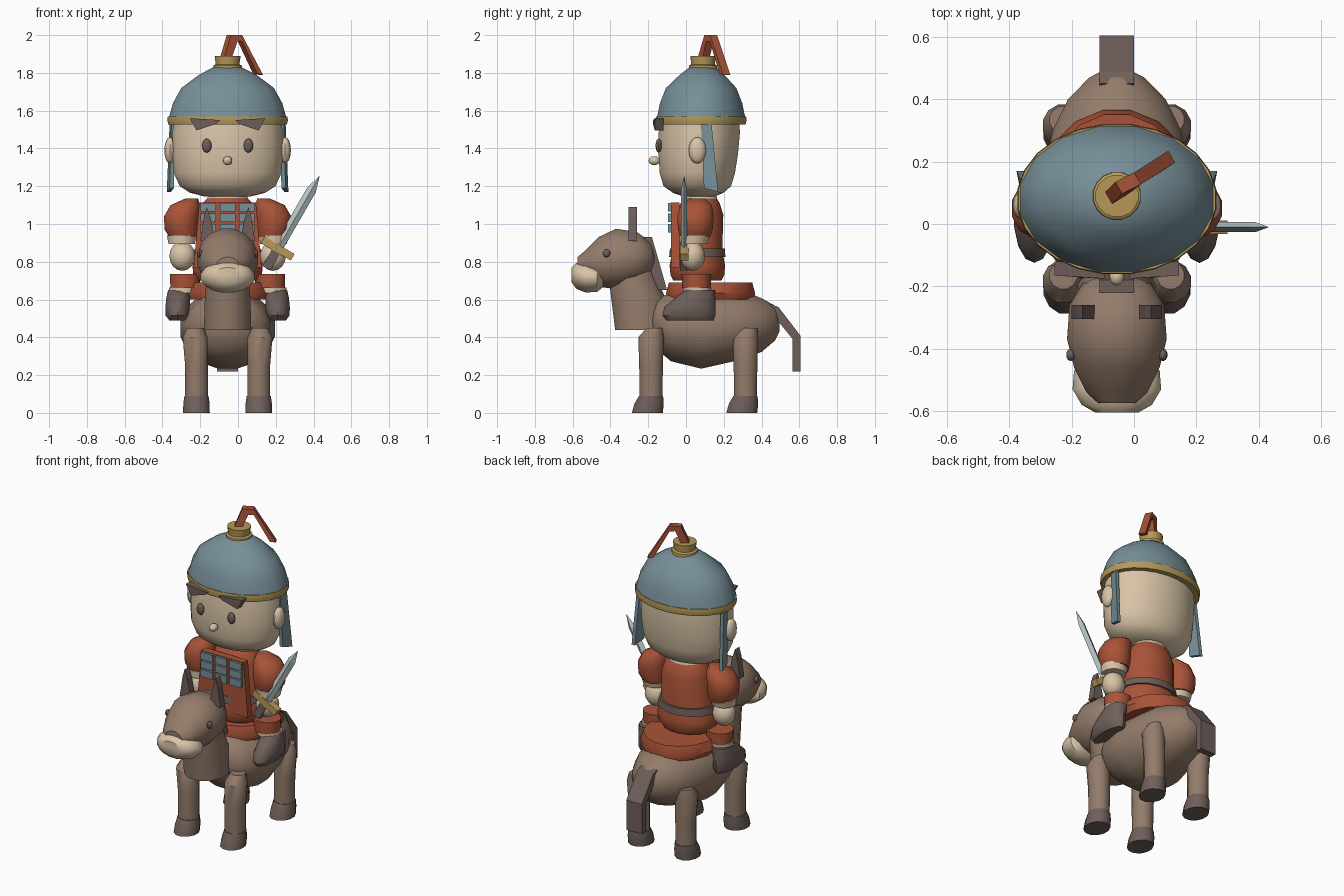
import bpy, bmesh, math
from mathutils import Vector, Matrix

CX = -0.055  # symmetry plane of rider and mount


def mat(name, r, g, b):
    m = bpy.data.materials.new(name)
    m.diffuse_color = tuple((c / 255) ** 2.2 for c in (r, g, b)) + (1,)
    return m


FUR = mat("brown fur", 146, 123, 106)
DARK = mat("dark brown", 110, 95, 90)
SKIN = mat("cream skin", 216, 195, 166)
RED = mat("rust red", 168, 84, 58)
BLUE = mat("slate blue", 118, 142, 151)
GOLD = mat("dull gold", 180, 151, 88)
STEEL = mat("pale steel", 184, 198, 198)


def finish(name, bm, m, smooth=True, angle=35):
    bmesh.ops.recalc_face_normals(bm, faces=bm.faces[:])
    me = bpy.data.meshes.new(name)
    bm.to_mesh(me)
    bm.free()
    me.materials.append(m)
    ob = bpy.data.objects.new(name, me)
    bpy.context.collection.objects.link(ob)
    if smooth:
        bpy.ops.object.select_all(action='DESELECT')
        bpy.context.view_layer.objects.active = ob
        ob.select_set(True)
        bpy.ops.object.shade_smooth_by_angle(angle=math.radians(angle))
    return ob


def loft(name, m, rings, axis='Z', n=20, angle=40):
    """Elliptical rings. Z: (x, y, z, rx, ry). Y: (x, y, z, rx, rz)."""
    bm = bmesh.new()
    rows = []
    for x, y, z, a, b in rings:
        row = []
        for i in range(n):
            t = 2 * math.pi * (i + 0.5) / n
            u, v = a * math.cos(t), b * math.sin(t)
            row.append(bm.verts.new((x + u, y + v, z) if axis == 'Z' else (x + u, y, z + v)))
        rows.append(row)
    for p, q in zip(rows, rows[1:]):
        for i in range(n):
            j = (i + 1) % n
            bm.faces.new((p[i], p[j], q[j], q[i]))
    bm.faces.new(rows[0])
    bm.faces.new(rows[-1])
    return finish(name, bm, m, True, angle)


def ball(name, m, c, r, u=16, v=10):
    bm = bmesh.new()
    bmesh.ops.create_uvsphere(bm, u_segments=u, v_segments=v, radius=1)
    bmesh.ops.transform(bm, matrix=Matrix.Translation(c) @ Matrix.Diagonal((*r, 1)), verts=bm.verts[:])
    return finish(name, bm, m)


def prism(name, m, pts, shift):
    """Extrude a flat 3D outline by a vector."""
    bm = bmesh.new()
    f = bm.faces.new([bm.verts.new(p) for p in pts])
    ext = bmesh.ops.extrude_face_region(bm, geom=[f], use_keep_orig=True)
    vs = [g for g in ext["geom"] if isinstance(g, bmesh.types.BMVert)]
    bmesh.ops.translate(bm, verts=vs, vec=Vector(shift))
    return finish(name, bm, m, False)


# ---------- mount ----------
loft("mount_body", FUR, [(CX, y, z, a, b) for y, z, a, b in (
    (-0.19, .48, .08, .07), (-0.15, .47, .18, .14), (-0.08, .455, .225, .185), (0.08, .445, .255, .215),
    (0.3, .465, .21, .185), (0.4, .465, .16, .145), (0.47, .475, .09, .095), (0.495, .48, .04, .05))], 'Y', 16)
loft("mount_neck", FUR, [(CX, -0.235, .44, .13, .145), (CX, -0.25, .6, .125, .15),
                         (CX, -0.285, .72, .115, .13), (CX, -0.3, .85, .1, .11)], n=12)
loft("mount_head", FUR, [(CX, y, z, a, b) for y, z, a, b in (
    (-0.575, .78, .06, .045), (-0.54, .785, .10, .07), (-0.46, .80, .14, .135), (-0.37, .815, .163, .163),
    (-0.26, .82, .155, .14), (-0.19, .82, .11, .09), (-0.165, .82, .05, .04))], 'Y', 16)
loft("mount_muzzle", SKIN, [(CX, y, z, a, b) for y, z, a, b in (
    (-0.605, .73, .07, .04), (-0.58, .725, .115, .07), (-0.53, .72, .145, .085),
    (-0.47, .715, .14, .075), (-0.44, .715, .1, .05))], 'Y', 16)
prism("mane", DARK, [(CX - .055, -0.22, .93), (CX - .055, -0.18, .93),
                     (CX - .055, -0.10, .65), (CX - .055, -0.18, .65)], (.11, 0, 0))
prism("mount_tail", DARK, [(CX - .055, y, z) for y, z in (
    (.43, .55), (.45, .575), (.49, .56), (.605, .41), (.605, .22), (.565, .22), (.565, .39), (.46, .52))],
    (.11, 0, 0))
loft("saddle", RED, [(CX, .13, .60, .22, .235), (CX, .13, .635, .24, .24), (CX, .13, .69, .215, .225)], n=16)

for s, side in ((-1, "left"), (1, "right")):
    ball(f"mount_eye_{side}", DARK, (CX + s * .148, -0.42, .845), (.015, .02, .022), 10, 6)
    prism(f"mount_ear_{side}", DARK, [(CX + s * x, -0.305, z) for x, z in
                                      ((.065, .91), (.145, .91), (.125, 1.04), (.11, 1.09), (.09, 1.03))],
          (0, .045, 0))
    for y, part in ((-0.185, "front"), (0.315, "back")):
        x = CX + s * .165
        xo = CX + s * .172
        loft(f"{part}_leg_{side}", FUR, [(x, y, .08, .062, .062), (x, y, .25, .062, .065),
                                         (xo, y, .40, .068, .07), (xo, y + .02, .45, .045, .045)], n=12)
        loft(f"{part}_hoof_{side}", DARK, [(x, y - .02, 0, .073, .085), (x, y - .01, .05, .072, .08),
                                           (x, y, .09, .066, .066)], n=12)

# ---------- rider body ----------
loft("tunic", RED, [(CX, y, z, a, b) for y, z, a, b in (
    (.06, .70, .16, .13), (.06, .73, .185, .145), (.06, .78, .19, .15), (.06, .83, .175, .14), (.06, .87, .165, .135),
    (.07, 1.05, .155, .13), (.075, 1.11, .135, .105), (.08, 1.145, .10, .08))], n=16)
loft("belt", DARK, [(CX, .06, .825, .187, .152), (CX, .06, .87, .178, .148)], n=16)
loft("collar", SKIN, [(CX, .08, 1.13, .112, .088), (CX, .08, 1.16, .10, .08)], n=16)
prism("chest_panel", RED, [(CX - .18, -.08, .77), (CX + .18, -.08, .77),
                           (CX + .15, -.08, 1.115), (CX - .15, -.08, 1.115)], (0, .045, 0))
for i in (-1, 0, 1):
    for z in (.955, 1.01, 1.065):
        x = CX + i * .102
        prism("armor_plate", BLUE, [(x - .041, -.095, z), (x + .041, -.095, z),
                                    (x + .041, -.095, z + .046), (x - .041, -.095, z + .046)], (0, .018, 0))

for s, side in ((-1, "left"), (1, "right")):
    def X(d):
        return CX + s * d
    loft(f"sleeve_{side}", RED, [(X(.235), .05, .93, .075, .08), (X(.245), .05, .97, .092, .095),
                                 (X(.245), .05, 1.04, .095, .1), (X(.225), .055, 1.10, .08, .085),
                                 (X(.19), .06, 1.135, .035, .04)], n=12)
    loft(f"cuff_{side}", SKIN, [(X(.243), .04, .895, .072, .072), (X(.243), .045, .94, .08, .08)], n=14)
    ball(f"hand_{side}", SKIN, (X(.24), .035, .83), (.07, .066, .078), 14, 8)
    loft(f"trouser_{side}", RED, [(X(.225), .055, .66, .08, .075), (X(.225), .055, .735, .082, .078)], n=14)
    loft(f"sock_{side}", SKIN, [(X(.235), .06, .635, .078, .073), (X(.235), .06, .665, .078, .073)], n=14)
    loft(f"boot_{side}", DARK, [(X(.265), .02, .49, .045, .125), (X(.265), .015, .515, .065, .14),
                                (X(.265), .02, .56, .066, .135), (X(.262), .05, .61, .064, .105),
                                (X(.255), .075, .65, .062, .078)], n=14)
    # face and helmet sides
    ball(f"ear_{side}", SKIN, (X(.305), .06, 1.39), (.03, .046, .07), 12, 8)
    ball(f"eye_{side}", DARK, (X(.11), -.145, 1.415), (.025, .016, .037), 12, 8)
    prism(f"eyebrow_{side}", DARK, [(X(.20), -.165, 1.56), (X(.04), -.175, 1.55),
                                    (X(.06), -.175, 1.53), (X(.165), -.165, 1.495)], (0, .045, 0))
    prism(f"cheek_guard_{side}", BLUE, [(X(.275), .08, 1.54), (X(.285), .135, 1.535), (X(.30), .17, 1.17),
                                        (X(.285), .095, 1.19)], (s * .022, 0, 0))

# ---------- rider head ----------
loft("head", SKIN, [(CX, y, z, a, b) for y, z, a, b in (
    (.07, 1.145, .12, .08), (.065, 1.165, .20, .135), (.06, 1.20, .255, .18), (.06, 1.27, .288, .201),
    (.065, 1.37, .295, .212), (.07, 1.48, .295, .217), (.075, 1.56, .285, .21))], n=24)
ball("nose", SKIN, (CX, -.168, 1.335), (.024, .03, .024), 12, 8)

# ---------- helmet ----------
loft("helmet_rim", GOLD, [(CX, .08, 1.528, .317, .238), (CX, .08, 1.55, .322, .243),
                          (CX, .08, 1.57, .319, .24)], n=24)
loft("helmet_dome", BLUE, [(CX, .08, 1.56, .318, .239), (CX, .08, 1.64, .295, .222), (CX, .08, 1.72, .25, .19),
                           (CX, .085, 1.79, .155, .12), (CX, .085, 1.828, .08, .07)], n=16)
loft("helmet_knob", GOLD, [(CX, .09, 1.81, .08, .078), (CX, .09, 1.838, .077, .076), (CX, .09, 1.845, .064, .064),
                           (CX, .09, 1.89, .07, .068)], n=16)

# plume: a bent strip rising from the knob and falling to one side and back
prism("plume", RED, [(-.095, .10, 1.88), (-.06, .135, 2.0), (.0, .165, 2.0), (.11, .235, 1.79),
                     (.08, .215, 1.795), (-.0, .165, 1.965), (-.025, .145, 1.965), (-.055, .125, 1.88)],
      (.022, -.038, 0))

# ---------- sword ----------
axis = Vector((.5, 0, .866))
across = Vector((.866, 0, -.5))
base = Vector((.21, -.01, .87))


def at(a, c, y):
    return base + axis * a + across * c + Vector((0, y, 0))


bm = bmesh.new()
rows = [[bm.verts.new(at(a, c * w, y)) for c, y in ((-1, 0), (0, -.016), (1, 0), (0, .016))]
        for a, w in ((0, .026), (.36, .026))]
tip = bm.verts.new(at(.445, 0, 0))
for i in range(4):
    j = (i + 1) % 4
    bm.faces.new((rows[0][i], rows[0][j], rows[1][j], rows[1][i]))
    bm.faces.new((rows[1][i], rows[1][j], tip))
bm.faces.new(rows[0])
finish("sword_blade", bm, STEEL, False)


def bar(name, m, a0, a1, w, t):
    prism(name, m, [at(a0, -w, -t), at(a0, w, -t), at(a1, w, -t), at(a1, -w, -t)], (0, 2 * t, 0))


bar("sword_guard", GOLD, -.02, .02, .092, .022)
bar("sword_grip", DARK, -.12, -.02, .024, .022)
